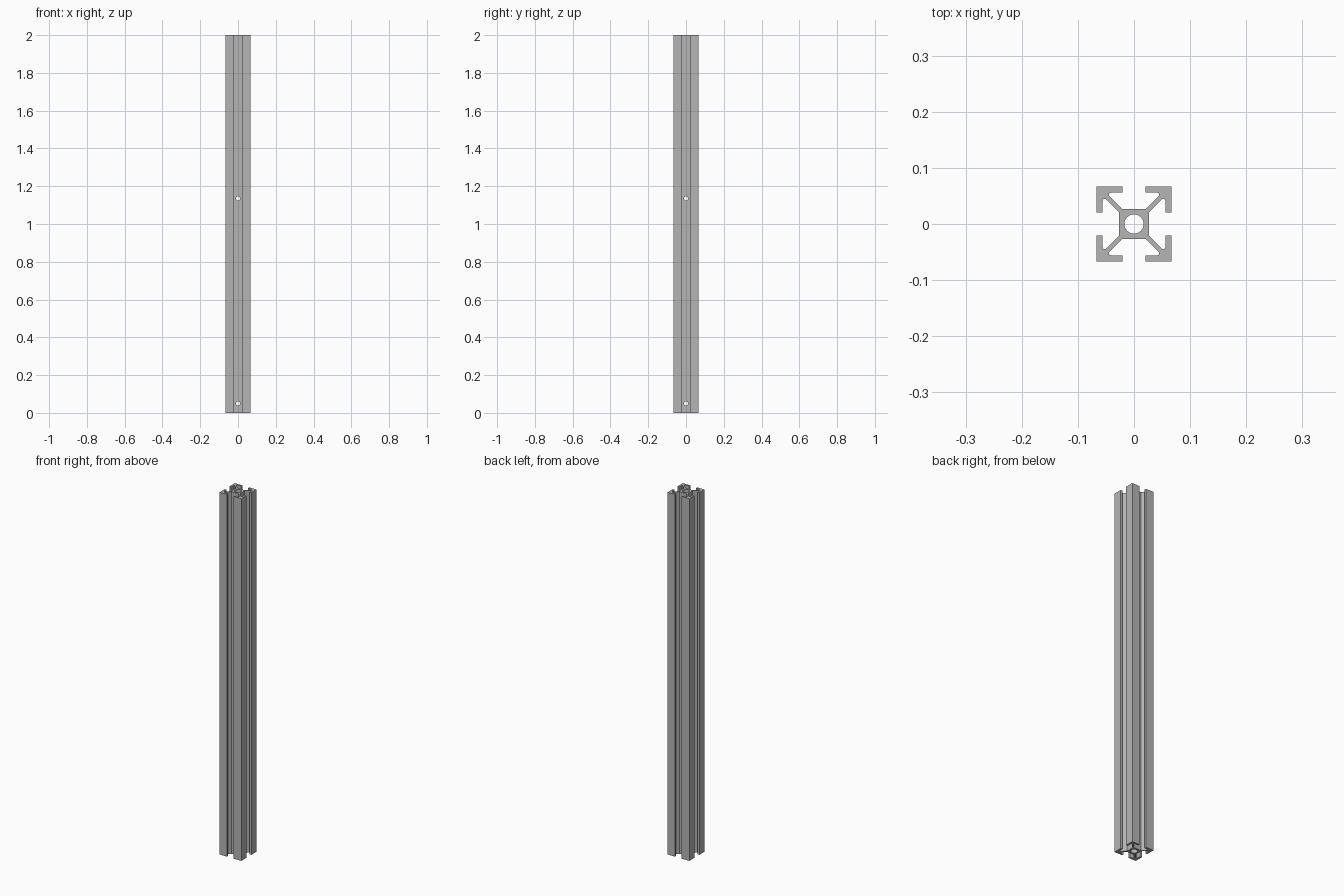
import bpy, bmesh, math
from mathutils import Matrix

if "Cube" in bpy.data.objects:
    bpy.data.objects.remove(bpy.data.objects["Cube"], do_unlink=True)

LENGTH = 2.0

# Brushed grey metal
metal = bpy.data.materials.new("aluminium_grey")
metal.use_nodes = True
grey = (0.46, 0.46, 0.46, 1)
metal.diffuse_color = grey
metal.node_tree.nodes["Principled BSDF"].inputs["Base Color"].default_value = grey

# Half of one side: outer corner, lip, rounded pocket, diagonal web, core
half = [(0.0667, -0.0667), (0.0667, -0.0205), (0.056, -0.0205), (0.056, -0.0415),
        (0.0552, -0.0436), (0.0532, -0.0445), (0.0510, -0.0445), (0.0488, -0.0433),
        (0.0265, -0.0210)]
# Mirror across the slot, then repeat round the four sides
side = half + [(x, -y) for x, y in reversed(half[1:])]
outline = []
for k in range(4):
    c, s = round(math.cos(k * math.pi / 2)), round(math.sin(k * math.pi / 2))
    outline += [(x * c - y * s, x * s + y * c) for x, y in side]

# Extrude the slotted profile
bm = bmesh.new()
base = bm.faces.new([bm.verts.new((x, y, 0)) for x, y in outline])
ext = bmesh.ops.extrude_face_region(bm, geom=[base], use_keep_orig=True)
top = [v for v in ext["geom"] if isinstance(v, bmesh.types.BMVert)]
bmesh.ops.translate(bm, verts=top, vec=(0, 0, LENGTH))
bmesh.ops.recalc_face_normals(bm, faces=bm.faces)
mesh = bpy.data.meshes.new("slotted_rail")
bm.to_mesh(mesh)
bm.free()
rail = bpy.data.objects.new("slotted_rail", mesh)
bpy.context.collection.objects.link(rail)
mesh.materials.append(metal)


def drill(radius, depth, z, axis, sides):
    """Cut a round hole through the rail along the given axis."""
    cbm = bmesh.new()
    bmesh.ops.create_cone(cbm, cap_ends=True, segments=sides,
                          radius1=radius, radius2=radius, depth=depth)
    if axis != "Z":
        turn = Matrix.Rotation(math.pi / 2, 4, "Y" if axis == "X" else "X")
        bmesh.ops.transform(cbm, matrix=turn, verts=cbm.verts)
    bmesh.ops.translate(cbm, verts=cbm.verts, vec=(0, 0, z))
    cmesh = bpy.data.meshes.new("hole_cutter")
    cbm.to_mesh(cmesh)
    cbm.free()
    cmesh.materials.append(metal)
    cutter = bpy.data.objects.new("hole_cutter", cmesh)
    cutter.hide_render = True
    bpy.context.collection.objects.link(cutter)
    mod = rail.modifiers.new("hole", "BOOLEAN")
    mod.operation = "DIFFERENCE"
    mod.solver = "EXACT"
    mod.object = cutter
    bpy.ops.object.modifier_apply(modifier=mod.name)
    bpy.data.objects.remove(cutter, do_unlink=True)


bpy.ops.object.select_all(action="DESELECT")
rail.select_set(True)
bpy.context.view_layer.objects.active = rail

# Central bore along the length, then crossing pin holes in the core
drill(0.0172, LENGTH + 0.2, LENGTH / 2, "Z", 48)
for height in (0.05, 1.135):
    for axis in "XY":
        drill(0.0105, 0.1, height, axis, 32)

bpy.ops.object.shade_smooth_by_angle(angle=math.radians(25))
